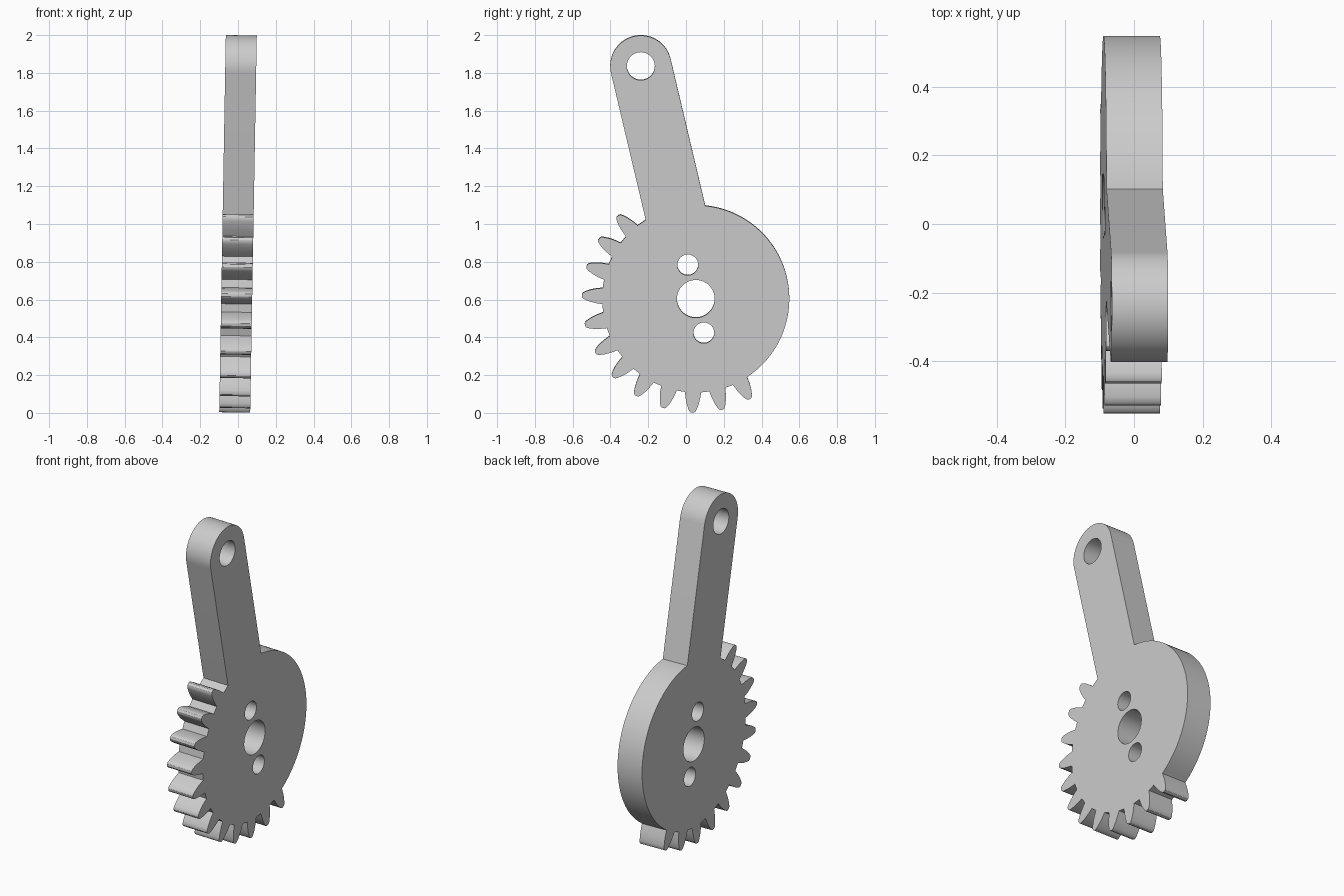
import bpy
import bmesh
from math import sin, cos, acos, sqrt, pi, radians
from mathutils import Matrix

cube = bpy.data.objects.get("Cube")
if cube:
    bpy.data.objects.remove(cube, do_unlink=True)

DISC_R = 0.495         # disc and tooth root radius
ARM_R = 0.162          # half width of the arm and its round end
ARM_LEN = 1.266        # gear centre to arm hole
HALF_THICK = 0.082
# Half of a tooth flank: (radius, half width)
FLANK = [(0.494, 0.043), (0.53, 0.038), (0.56, 0.031),
         (0.585, 0.022), (0.598, 0.015), (0.603, 0.007)]


def arc(cx, cy, r, start, end, steps):
    return [(cx + r * cos(start + (end - start) * i / steps),
             cy + r * sin(start + (end - start) * i / steps))
            for i in range(steps + 1)]


def tooth(angle):
    c, s = cos(angle), sin(angle)
    sides = [(r, -w) for r, w in FLANK] + [(r, w) for r, w in reversed(FLANK)]
    return [(r * c - w * s, r * s + w * c) for r, w in sides]


def add_loop(bm, points):
    verts = [bm.verts.new((x, y, 0)) for x, y in points]
    for a, b in zip(verts, verts[1:] + verts[:1]):
        bm.edges.new((a, b))


# Outline: arm with round end, toothed sector, plain disc edge back to the arm
join = acos(ARM_R / DISC_R)
outline = arc(0, ARM_LEN, ARM_R, 0, pi, 40)
outline.append((-ARM_R, sqrt(DISC_R ** 2 - ARM_R ** 2)))
for k in range(12):
    outline += tooth(radians(120 + 15 * k))
outline += arc(0, 0, DISC_R, radians(291), 2 * pi + join, 64)

bm = bmesh.new()
add_loop(bm, outline)

# Arm hole, shaft hole and two bolt holes
for y, r in [(ARM_LEN, 0.074), (0, 0.1), (0.185, 0.055), (-0.185, 0.055)]:
    add_loop(bm, arc(0, y, r, 0, 2 * pi, 48)[:-1])

# Fill and extrude into a plate
bmesh.ops.triangle_fill(bm, edges=bm.edges[:], use_beauty=True)
bmesh.ops.translate(bm, verts=bm.verts[:], vec=(0, 0, -HALF_THICK))
ext = bmesh.ops.extrude_face_region(bm, geom=bm.faces[:])
top = [g for g in ext["geom"] if isinstance(g, bmesh.types.BMVert)]
bmesh.ops.translate(bm, verts=top, vec=(0, 0, 2 * HALF_THICK))
bmesh.ops.recalc_face_normals(bm, faces=bm.faces[:])

# Lean the arm, stand the plate up and tilt it slightly
lean = Matrix.Rotation(radians(13.3), 4, 'Z')
stand = Matrix(((0, 0, 1, 0), (1, 0, 0, 0.052), (0, 1, 0, 0.605), (0, 0, 0, 1)))
pivot = Matrix.Translation((0, 0, 1))
tilt = pivot @ Matrix.Rotation(radians(1), 4, 'Y') @ pivot.inverted()
bm.transform(tilt @ stand @ lean)

mesh = bpy.data.meshes.new("gear_lever")
bm.to_mesh(mesh)
bm.free()
lever = bpy.data.objects.new("gear_lever", mesh)
bpy.context.collection.objects.link(lever)

# Grey material
grey = bpy.data.materials.new("light_grey")
grey.use_nodes = True
colour = (0.6, 0.6, 0.6, 1)
grey.diffuse_color = colour
for node in grey.node_tree.nodes:
    if node.type == 'BSDF_PRINCIPLED':
        node.inputs["Base Color"].default_value = colour
mesh.materials.append(grey)

bpy.ops.object.select_all(action='DESELECT')
lever.select_set(True)
bpy.context.view_layer.objects.active = lever
bpy.ops.object.shade_smooth_by_angle(angle=radians(30))
